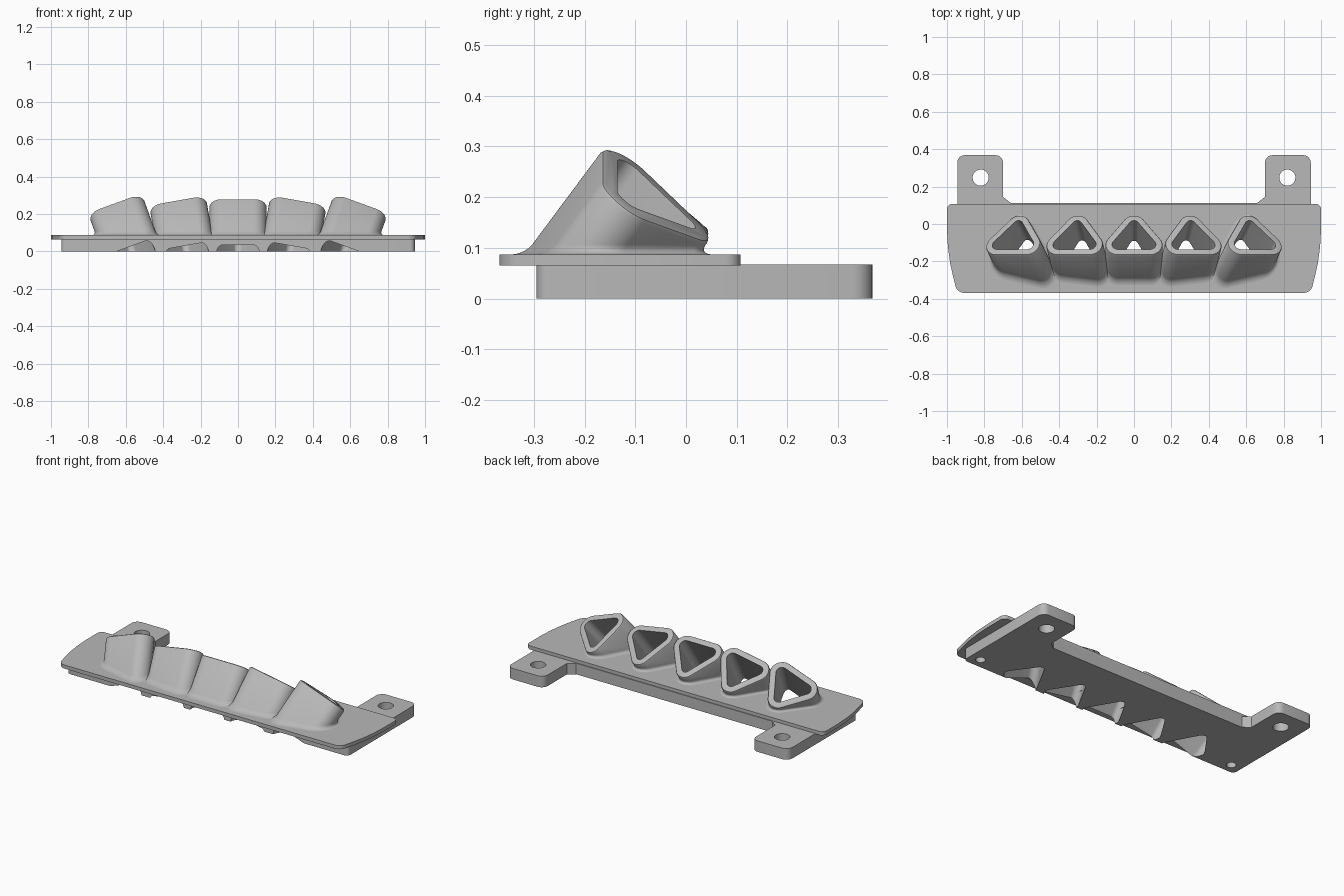
import bpy, bmesh, math
from mathutils import Vector, Matrix

if "Cube" in bpy.data.objects:
    bpy.data.objects.remove(bpy.data.objects["Cube"])

grey = bpy.data.materials.new("light_grey")
grey.diffuse_color = (0.48, 0.48, 0.48, 1)
grey.use_nodes = True
grey.node_tree.nodes["Principled BSDF"].inputs["Base Color"].default_value = grey.diffuse_color


def make_object(name, rings):
    """Loft closed rings of points (bottom to top or reverse) into a capped solid."""
    bm = bmesh.new()
    loops = [[bm.verts.new(p) for p in ring] for ring in rings]
    n = len(loops[0])
    for a, b in zip(loops, loops[1:]):
        for i in range(n):
            j = (i + 1) % n
            bm.faces.new((a[i], a[j], b[j], b[i]))
    bm.faces.new(loops[0][::-1])
    bm.faces.new(loops[-1])
    bmesh.ops.recalc_face_normals(bm, faces=bm.faces)
    mesh = bpy.data.meshes.new(name)
    bm.to_mesh(mesh)
    bm.free()
    mesh.materials.append(grey)
    obj = bpy.data.objects.new(name, mesh)
    bpy.context.collection.objects.link(obj)
    return obj


def rounded(points, steps=6):
    """Round each (x, y, radius) corner with a curve."""
    out = []
    for i, (x, y, r) in enumerate(points):
        c = Vector((x, y))
        if r == 0:
            out.append(c)
            continue
        a = c + (Vector(points[i - 1][:2]) - c).normalized() * r
        b = c + (Vector(points[(i + 1) % len(points)][:2]) - c).normalized() * r
        # rational quadratic gives a circular arc at square corners
        for k in range(steps + 1):
            t = k / steps
            w0, w1, w2 = (1 - t) ** 2, math.sqrt(2) * t * (1 - t), t * t
            out.append((a * w0 + c * w1 + b * w2) / (w0 + w1 + w2))
    return out


def slab(name, half, z0, z1):
    """Extrude a right-half outline mirrored over x = 0."""
    full = half + [(-x, y, r) for x, y, r in reversed(half)]
    pts = rounded(full)
    return make_object(name, [[(p.x, p.y, z) for p in pts] for z in (z0, z1)])


def cylinder(name, x, y, r, z0, z1, n=32):
    ang = [2 * math.pi * i / n for i in range(n)]
    return make_object(name, [[(x + r * math.cos(a), y + r * math.sin(a), z) for a in ang]
                              for z in (z0, z1)])


def activate(obj):
    bpy.ops.object.select_all(action='DESELECT')
    obj.select_set(True)
    bpy.context.view_layer.objects.active = obj


def cut(obj, cutter):
    mod = obj.modifiers.new("cut", 'BOOLEAN')
    mod.operation = 'DIFFERENCE'
    mod.solver = 'EXACT'
    mod.object = cutter
    activate(obj)
    bpy.ops.object.modifier_apply(modifier=mod.name)


# Nozzle cross-section: hull of three circles (rounded triangle, apex at +v)
CIRCLES = ((0, 0.070, 0.062), (0.085, -0.060, 0.068), (-0.085, -0.060, 0.068))


def section(offset, n=72):
    pts = []
    for i in range(n):
        a = 2 * math.pi * (i + 0.5) / n
        nx, ny = math.cos(a), math.sin(a)
        cx, cy, r = max(CIRCLES, key=lambda c: c[0] * nx + c[1] * ny + c[2])
        pts.append((cx + (r + offset) * nx, cy + (r + offset) * ny))
    return pts


TOP = 0.087          # top of the plate
LEAN = math.radians(35)
FILLET = 0.02


def nozzle(name, x, z, fan):
    """Return a leaning nozzle solid and the cutter for its bore."""
    turn = Matrix.Rotation(fan, 3, 'Y')
    u = turn @ Vector((1, 0, 0))
    v = turn @ Vector((0, math.cos(LEAN), -math.sin(LEAN)))
    w = turn @ Vector((0, math.sin(LEAN), math.cos(LEAN)))
    c = Vector((x, -0.06, z))

    def at_depth(offset, t):
        return [c + u * p + v * q + w * t for p, q in section(offset)]

    def at_height(offset, h):
        return [p + w * ((h - p.z) / w.z) for p in at_depth(offset, 0)]

    # rounded lip, straight wall, then fillet into the plate
    rings = [at_depth(-0.009, 0), at_depth(-0.003, -0.003), at_depth(0, -0.009)]
    for k in range(6):
        a = k / 5 * math.pi / 2
        rings.append(at_height(FILLET * (1 - math.cos(a)), TOP + FILLET * (1 - math.sin(a))))
    rings.append(at_height(FILLET, 0.072))
    body = make_object(name, rings)
    bore = make_object("bore_cutter", [at_depth(-0.036, 0.1), at_depth(-0.036, -0.6)])
    return body, bore


# Top plate with curved, tapering ends
plate = slab("top_plate", [(0.945, -0.368, 0.035), (0.965, -0.29, 0), (0.983, -0.21, 0),
                           (0.995, -0.12, 0), (1.0, -0.03, 0), (1.0, 0.108, 0.03)], 0.065, TOP)

# Base body with two rear mounting tabs
base = slab("mounting_base", [(0.945, -0.295, 0.025), (0.945, 0.368, 0.04), (0.70, 0.368, 0.04),
                              (0.70, 0.145, 0), (0.66, 0.113, 0)], 0.0, 0.067)

# Five nozzles fanning outward from the centre
nozzles, bores = [], []
for i, x, z, deg in ((-2, -0.635, 0.192, -20), (-1, -0.312, 0.204, -10), (0, 0, 0.21, 0),
                     (1, 0.312, 0.204, 10), (2, 0.635, 0.192, 20)):
    body, bore = nozzle("nozzle_%d" % (i + 3), x, z, math.radians(deg))
    nozzles.append(body)
    bores.append(bore)

# Bores pass through nozzles, plate and base
for body, bore in zip(nozzles, bores):
    cut(body, bore)
for part in (plate, base):
    for bore in bores:
        cut(part, bore)

# Tab bolt holes and small pilot holes under the front corners
holes = []
for s in (-1, 1):
    holes.append(cylinder("tab_hole_cutter", s * 0.82, 0.248, 0.043, -0.1, 0.2))
    holes.append(cylinder("pilot_hole_cutter", s * 0.878, -0.235, 0.027, -0.1, 0.06))
for h in holes:
    cut(base, h)

for helper in bores + holes:
    bpy.data.objects.remove(helper, do_unlink=True)

for part in nozzles + [plate, base]:
    activate(part)
    bpy.ops.object.shade_smooth_by_angle(angle=math.radians(35))
